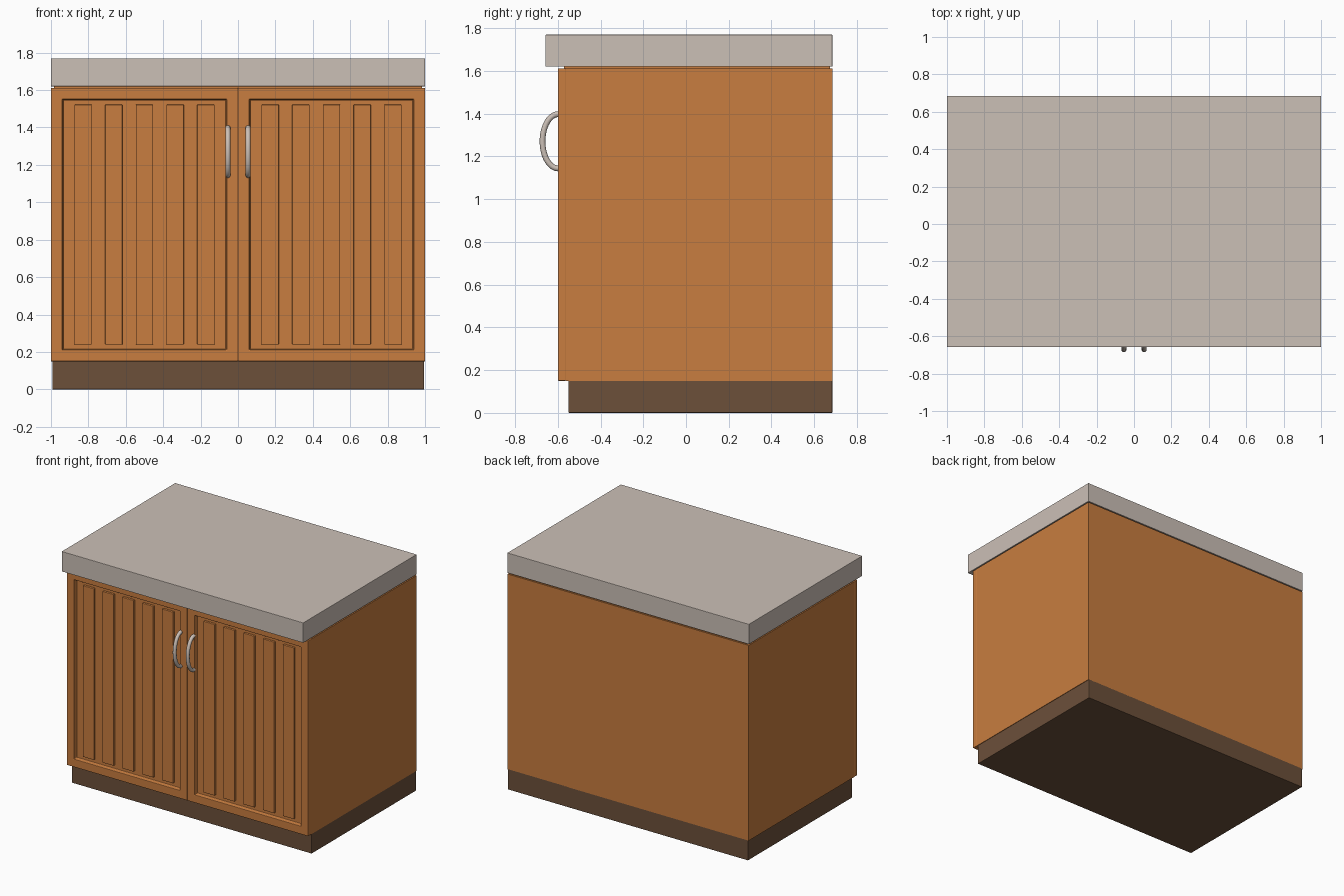
import bpy, bmesh, math

if "Cube" in bpy.data.objects:
    bpy.data.objects.remove(bpy.data.objects["Cube"])


def material(name, rgb):
    m = bpy.data.materials.new(name)
    m.diffuse_color = (*rgb, 1)
    m.use_nodes = True
    m.node_tree.nodes["Principled BSDF"].inputs["Base Color"].default_value = m.diffuse_color
    return m


WOOD = material("orange_wood", (0.58, 0.205, 0.05))
STONE = material("pale_stone", (0.60, 0.525, 0.47))
DARK = material("dark_brown", (0.15, 0.08, 0.042))


def finish(name, bm, mat, bevel=0.0):
    bmesh.ops.recalc_face_normals(bm, faces=bm.faces)
    me = bpy.data.meshes.new(name)
    bm.to_mesh(me)
    bm.free()
    me.materials.append(mat)
    ob = bpy.data.objects.new(name, me)
    bpy.context.collection.objects.link(ob)
    if bevel:
        mod = ob.modifiers.new("soft_edges", "BEVEL")
        mod.width, mod.segments = bevel, 2
        mod.limit_method = "ANGLE"
    return ob


def box_mesh(x, y, z):
    bm = bmesh.new()
    bmesh.ops.create_cube(bm, size=1)
    for v in bm.verts:
        v.co = [lo + (c + 0.5) * (hi - lo) for c, (lo, hi) in zip(v.co, (x, y, z))]
    return bm


def box(name, x, y, z, mat, bevel=0.0):
    return finish(name, box_mesh(x, y, z), mat, bevel)


# plinth, carcass and worktop
box("plinth", (-0.993, 0.995), (-0.55, 0.685), (0, 0.155), DARK, 0.003)
box("carcass", (-0.999, 0.999), (-0.562, 0.685), (0.15, 1.612), WOOD)
box("mounting_strip", (-0.985, 0.985), (-0.57, 0.675), (1.60, 1.63), WOOD)
box("worktop", (-1, 1), (-0.657, 0.685), (1.62, 1.77), STONE, 0.002)

for side, s in (("left", -1), ("right", 1)):
    # door with a recessed field
    bm = box_mesh(sorted((0, s)), (-0.6, -0.56), (0.15, 1.612))
    bm.normal_update()
    front = min(bm.faces, key=lambda f: f.calc_center_median().y)
    bmesh.ops.inset_individual(bm, faces=[front], thickness=0.085, depth=0)
    bmesh.ops.inset_individual(bm, faces=[front], thickness=0.007, depth=-0.028)
    finish(side + "_door", bm, WOOD, 0.004)

    # raised vertical boards
    for i in range(5):
        cx = s * (0.172 + 0.164 * i)
        box(f"{side}_door_board_{i + 1}", (cx - 0.046, cx + 0.046),
            (-0.588, -0.565), (0.24, 1.522), WOOD, 0.003)

    # bowed handle: a round section swept along a half ellipse
    bm = bmesh.new()
    rings, r, n, steps = [], 0.0135, 14, 28
    for k in range(steps + 1):
        t = math.pi * k / steps
        c, sn = math.cos(t), math.sin(t)
        ny, nz = -sn * 0.127, c * 0.071          # outward normal of the ellipse
        ln = math.hypot(ny, nz)
        ring = []
        for j in range(n):
            a = 2 * math.pi * j / n
            u = r * math.cos(a) / ln
            ring.append(bm.verts.new((s * 0.054 + r * math.sin(a),
                                      -0.598 - 0.0735 * sn + ny * u,
                                      1.271 + 0.127 * c + nz * u)))
        rings.append(ring)
    for p, q in zip(rings, rings[1:]):
        for j in range(n):
            bm.faces.new((p[j], p[(j + 1) % n], q[(j + 1) % n], q[j])).smooth = True
    bm.faces.new(rings[0])
    bm.faces.new(rings[-1])
    finish(side + "_handle", bm, STONE)
